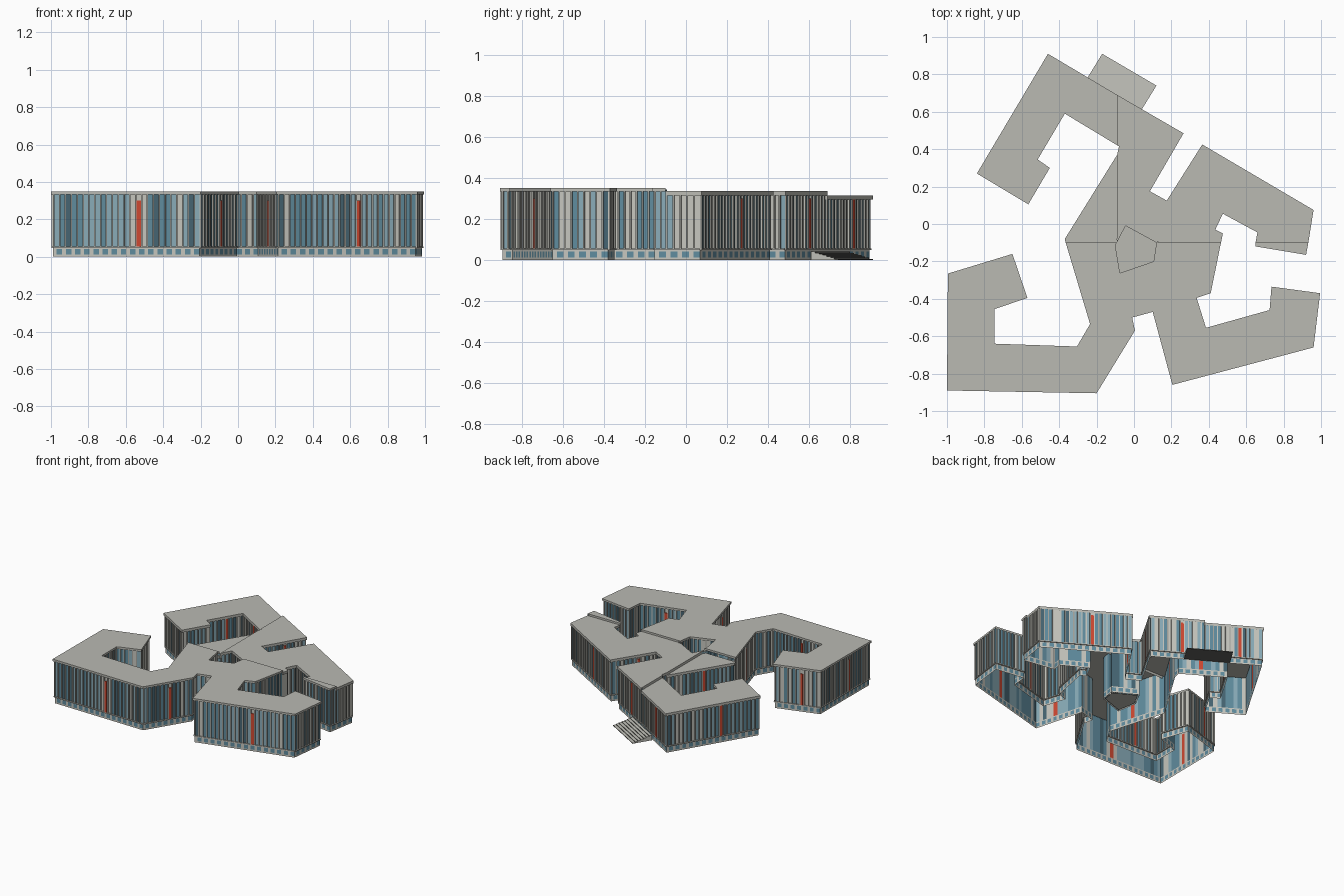
import bpy, bmesh, random
from mathutils import Vector

if "Cube" in bpy.data.objects:
    bpy.data.objects.remove(bpy.data.objects["Cube"])

random.seed(4)

COLORS = [("roof_grey", (0.49, 0.49, 0.45)), ("pale_panel", (0.56, 0.56, 0.51)),
          ("blue_glass", (0.115, 0.26, 0.34)), ("light_blue_glass", (0.25, 0.41, 0.48)),
          ("dark_glass", (0.06, 0.13, 0.17)), ("red_panel", (0.62, 0.065, 0.03)),
          ("fin_grey", (0.36, 0.36, 0.33)), ("stair_dark", (0.12, 0.12, 0.11))]
MATS = []
for name, c in COLORS:
    m = bpy.data.materials.new(name)
    m.diffuse_color = (*c, 1)
    m.use_nodes = True
    m.node_tree.nodes["Principled BSDF"].inputs["Base Color"].default_value = m.diffuse_color
    MATS.append(m)
ROOF, PALE, BLUE, LIGHT, DARK, RED, FIN, STAIR = range(8)

# Building footprint, counter-clockwise
OUTLINE = [Vector(p) for p in [
    (-1.0, -.89), (-.2, -.905), (.005, -.57), (-.01, -.5), (.1, -.47), (.205, -.86),
    (.96, -.66), (.995, -.37), (.735, -.335), (.725, -.46), (.385, -.555), (.335, -.395),
    (.41, -.37), (.465, -.1), (.475, -.05), (.435, -.03), (.475, .055), (.66, -.045),
    (.65, -.1), (.65, -.12), (.92, -.165), (.932, -.1), (.96, .075), (.365, .425), (.175, .125),
    (.085, .175), (.265, .485), (-.09, .69), (-.46, .91), (-.84, .27), (-.565, .105),
    (-.45, .3), (-.515, .345), (-.37, .59), (-.08, .415), (-.09, .37), (-.37, -.08),
    (-.365, -.1), (-.235, -.535), (-.305, -.655), (-.745, -.64), (-.745, -.455),
    (-.57, -.395), (-.65, -.16), (-.995, -.265)]]
# Central courtyard, clockwise so its walls face into the court
COURT = [Vector(p) for p in [(-.045, -.01), (.12, -.1), (.105, -.2), (-.075, -.262), (-.1, -.115)]]
H_FRONT, H_MID, H_BACK = .35, .335, .315
SPLIT_Y, SPLIT_X = -.1, -.09
INSET = .011


def finish(name, bm):
    me = bpy.data.meshes.new(name)
    bm.to_mesh(me)
    bm.free()
    for m in MATS:
        me.materials.append(m)
    ob = bpy.data.objects.new(name, me)
    bpy.context.collection.objects.link(ob)
    return ob


def face(bm, pts, mat):
    f = bm.faces.new([bm.verts.new(p) for p in pts])
    f.material_index = mat


def height_at(p):
    if p.y < SPLIT_Y:
        return H_FRONT
    return H_MID if p.x > SPLIT_X else H_BACK


def outward(a, b):
    d = (b - a).normalized()
    return Vector((d.y, -d.x))


def inset(poly, dist):
    """Mitred offset towards the building interior."""
    out = []
    for i, p in enumerate(poly):
        n1 = outward(poly[i - 1], p)
        n2 = outward(p, poly[(i + 1) % len(poly)])
        out.append(p - (n1 + n2) * dist / max(1 + n1.dot(n2), .3))
    return out


def strip(bm, a, b, z0, z1, mat):
    face(bm, [(a.x, a.y, z0), (b.x, b.y, z0), (b.x, b.y, z1), (a.x, a.y, z1)], mat)


def bar(bm, a, b, n, depth, z0, z1, mat):
    """Box standing on wall segment a-b and projecting along n."""
    c, d = b + n * depth, a + n * depth
    strip(bm, d, c, z0, z1, mat)
    strip(bm, a, d, z0, z1, mat)
    strip(bm, c, b, z0, z1, mat)
    for z in (z0, z1):
        face(bm, [(p.x, p.y, z) for p in (a, b, c, d)], mat)


# Roofs: one footprint clipped to each of the three levels
def roof(name, h, cuts):
    bm = bmesh.new()
    edges = []
    for poly in (OUTLINE, COURT):
        vs = [bm.verts.new((p.x, p.y, h)) for p in poly]
        edges += [bm.edges.new((vs[i - 1], vs[i])) for i in range(len(vs))]
    bmesh.ops.triangle_fill(bm, edges=edges, use_beauty=True, normal=(0, 0, 1))
    for co, no in cuts:
        bmesh.ops.bisect_plane(bm, geom=bm.verts[:] + bm.edges[:] + bm.faces[:], dist=1e-5,
                               plane_co=co, plane_no=no, clear_outer=True)
    for f in bm.faces:
        if f.normal.z < 0:
            f.normal_flip()
    rim = [e for e in bm.edges if e.is_boundary]
    ret = bmesh.ops.extrude_edge_only(bm, edges=rim)
    for v in ret["geom"]:
        if isinstance(v, bmesh.types.BMVert):
            v.co.z -= .02 if h < H_FRONT else .016
    finish(name, bm)


cy, cx = (0, SPLIT_Y, 0), (SPLIT_X, 0, 0)
roof("front_roof", H_FRONT, [(cy, (0, 1, 0))])
roof("middle_roof", H_MID, [(cy, (0, -1, 0)), (cx, (-1, 0, 0))])
roof("back_roof", H_BACK, [(cy, (0, -1, 0)), (cx, (1, 0, 0))])

# Facades: base with windows, glass and panels above, fins and ledges in front
base, panels, fins, ledges = (bmesh.new() for _ in range(4))
for poly in (OUTLINE, COURT):
    line = inset(poly, INSET)
    for i, a in enumerate(line):
        b = line[(i + 1) % len(line)]
        n = outward(a, b)
        length = (b - a).length
        h = height_at((poly[i] + poly[(i + 1) % len(poly)]) / 2) - .006
        bar(ledges, a, b, n, .009, .048, .055, PALE)
        # Base windows
        count = max(1, round(length / .05))
        for k in range(count):
            p, q = a.lerp(b, k / count), a.lerp(b, (k + 1) / count)
            m = p.lerp(q, .4)
            strip(base, p, m, 0, .05, PALE)
            strip(base, m, q, 0, .012, PALE)
            strip(base, m, q, .012, .042, BLUE)
            strip(base, m, q, .042, .05, PALE)
        # Upper panels, with one red panel on every long wall
        count = max(1, round(length / .031))
        red = int(count * .58) if length > .3 else -1
        for k in range(count):
            p, q = a.lerp(b, k / count), a.lerp(b, (k + 1) / count)
            if k == red:
                strip(panels, p, q, .05, .3, RED)
                strip(panels, p, q, .3, h, PALE)
                m0, m1 = p.lerp(q, .2), p.lerp(q, .8)
                bar(fins, m0, m1, n, .008, .055, .3, RED)
            else:
                strip(panels, p, q, .05, h,
                      random.choice([BLUE, BLUE, BLUE, LIGHT, LIGHT, PALE, PALE, DARK]))
            if count > 1:
                bar(fins, p, p.lerp(q, .25), n, .009, .055, h, random.choice([PALE, FIN]))
finish("base_walls", base)
finish("facade_panels", panels)
finish("facade_fins", fins)
finish("ledges", ledges)

# Courtyard floor
bm = bmesh.new()
face(bm, [(p.x, p.y, .002) for p in reversed(COURT)], ROOF)
finish("courtyard_floor", bm)

# Entrance stairs descending away from the back wall
bm = bmesh.new()
left, right, run = Vector((-.25, .78)), Vector((.04, .61)), Vector((.08, .13))
STEPS, TOP = 7, .04
for k in range(STEPS):
    z = TOP * (STEPS - k) / STEPS
    s0, s1 = run * (k / STEPS), run * ((k + 1) / STEPS)
    face(bm, [(*(p), z) for p in (left + s0, right + s0, right + s1, left + s1)], PALE)
    strip(bm, right + s1, left + s1, z - TOP / STEPS, z, STAIR)
    for p in (left, right):
        strip(bm, p + s0, p + s1, 0, z, PALE)
face(bm, [(*(p), 0) for p in (left, left + run, right + run, right)], STAIR)
finish("entrance_stairs", bm)
